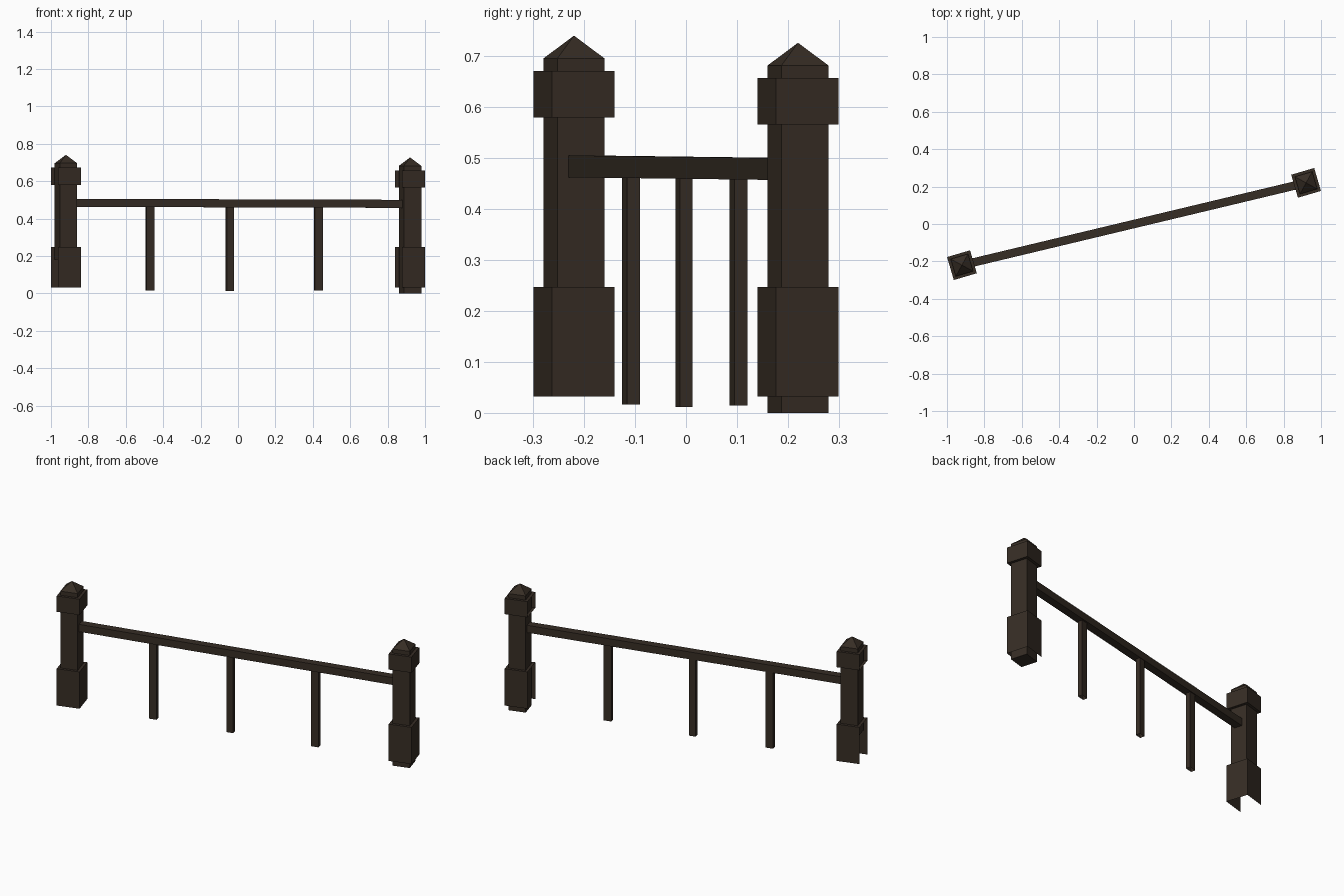
import bpy, bmesh, math
from mathutils import Matrix, Vector

if "Cube" in bpy.data.objects:
    bpy.data.objects.remove(bpy.data.objects["Cube"])

wood = bpy.data.materials.new("dark_brown_wood")
wood.diffuse_color = (0.037, 0.026, 0.018, 1)
wood.use_nodes = True
wood.node_tree.nodes["Principled BSDF"].inputs["Base Color"].default_value = wood.diffuse_color


def make(name, bm, loc, angle):
    bm.normal_update()
    me = bpy.data.meshes.new(name)
    bm.to_mesh(me)
    bm.free()
    me.materials.append(wood)
    ob = bpy.data.objects.new(name, me)
    ob.location = loc
    ob.rotation_euler = (0, 0, angle)
    bpy.context.collection.objects.link(ob)
    return ob


def box(name, loc, angle, size, z0, z1, open_sides=()):
    """Upright box from z0 to z1; faces pointing along open_sides are left out."""
    bm = bmesh.new()
    bmesh.ops.create_cube(bm, size=1)
    bmesh.ops.transform(bm, verts=bm.verts, matrix=Matrix.Translation((0, 0, (z0 + z1) / 2))
                        @ Matrix.Diagonal((size[0], size[1], z1 - z0, 1)))
    bm.normal_update()
    gone = [f for f in bm.faces if any(f.normal.dot(Vector(d)) > 0.9 for d in open_sides)]
    bmesh.ops.delete(bm, geom=gone, context='FACES')
    return make(name, bm, (loc[0], loc[1], 0), angle)


DOWN, LEFT = (0, 0, -1), (-1, 0, 0)
POST_ANGLE = math.radians(16.4)
RAIL_ANGLE = math.atan2(0.44, 1.84)


# posts: shaft, open-backed plinth, collar and pyramid cap
def post(side, loc, shaft_z, lift):
    a = POST_ANGLE
    top = 0.682 + lift
    box(side + "_post_shaft", loc, a, (0.097, 0.097), shaft_z, top, (DOWN,) if shaft_z else ())
    box(side + "_post_plinth", loc, a, (0.128, 0.128), 0.032, 0.247, (DOWN, LEFT))
    box(side + "_post_collar", loc, a, (0.128, 0.128), 0.566 + lift, 0.658 + lift, (LEFT,))
    bm = bmesh.new()
    bmesh.ops.create_cone(bm, cap_ends=False, segments=4, radius1=0.097 / math.sqrt(2),
                          radius2=0, depth=0.045)
    bmesh.ops.rotate(bm, verts=bm.verts, matrix=Matrix.Rotation(math.pi / 4, 3, 'Z'))
    bmesh.ops.remove_doubles(bm, verts=bm.verts, dist=1e-5)
    make(side + "_post_cap", bm, (loc[0], loc[1], top + 0.0225), a)


post("left", (-0.92, -0.22), 0.18, 0.014)
post("right", (0.92, 0.22), 0.0, 0.0)

# handrail, dropping very slightly to the right
rail = box("handrail", (0, 0), RAIL_ANGLE, (1.86, 0.045), 0.46, 0.503)
for v in rail.data.vertices:
    v.co.z -= 0.003 * v.co.x

# balusters
for i, (x, y, w, z) in enumerate([(-0.47, -0.108, 0.043, 0.016),
                                  (-0.044, -0.004, 0.038, 0.012),
                                  (0.43, 0.103, 0.043, 0.015)]):
    box("baluster_%d" % (i + 1), (x, y), RAIL_ANGLE, (w, 0.026), z, 0.465, (DOWN,))
